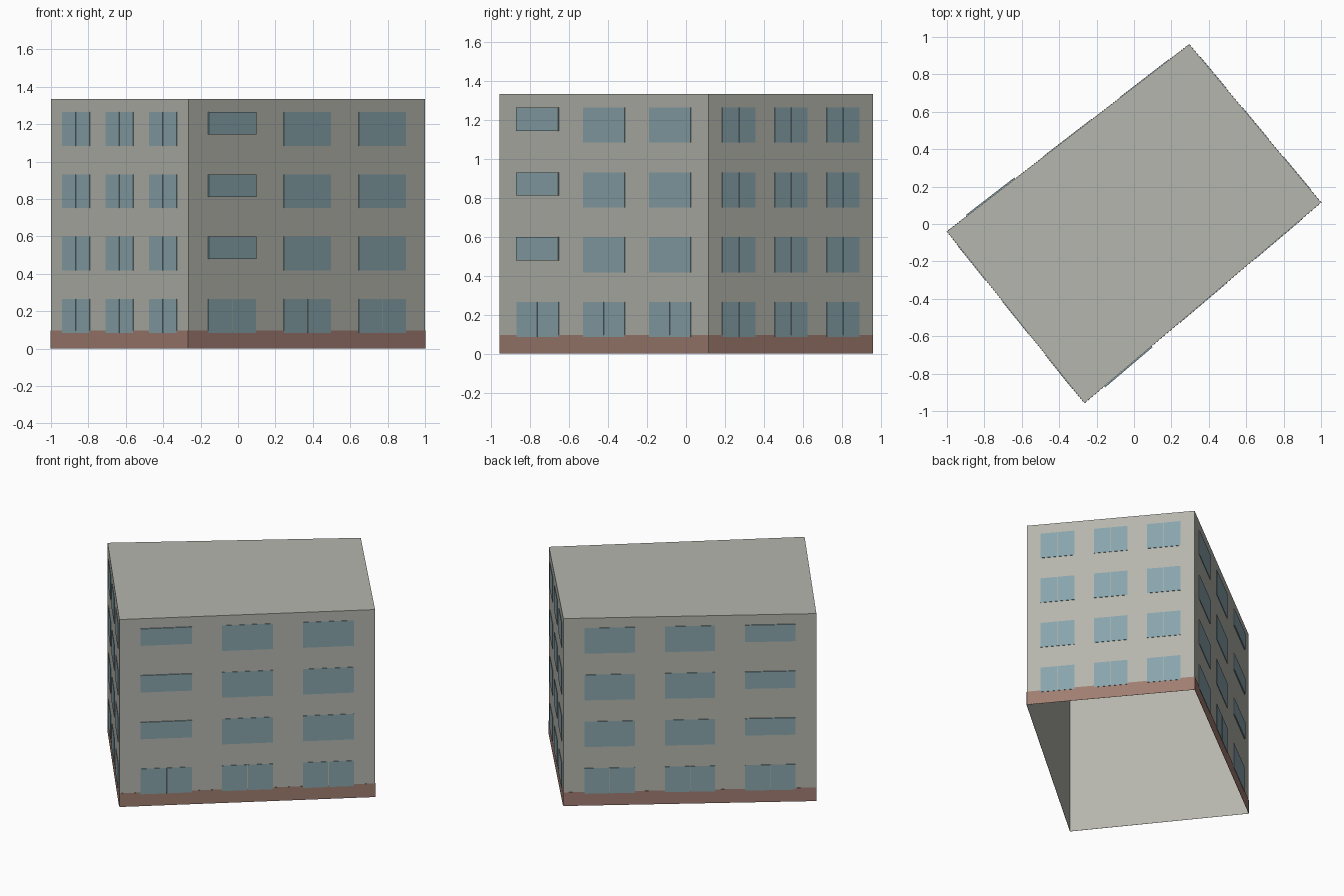
import bpy, bmesh
from mathutils import Vector

cube = bpy.data.objects.get("Cube")
if cube:
    bpy.data.objects.remove(cube)

HEIGHT = 1.335
BASE_TOP = 0.097
STOREY = 0.333
# Ground plan, anticlockwise from the left corner
PLAN = [Vector(p) for p in ((-1, -0.04, 0), (-0.265, -0.957, 0),
                            (1, 0.115, 0), (0.295, 0.96, 0))]


def material(name, rgb):
    mat = bpy.data.materials.new(name)
    mat.use_nodes = True
    mat.diffuse_color = (*rgb, 1)
    mat.node_tree.nodes["Principled BSDF"].inputs["Base Color"].default_value = (*rgb, 1)
    return mat


WALL = material("warm grey render", (0.46, 0.465, 0.42))
GLASS = material("blue grey glass", (0.25, 0.375, 0.415))
BRICK = material("brown plinth", (0.35, 0.205, 0.165))


def finish(bm, name, mat):
    bmesh.ops.recalc_face_normals(bm, faces=bm.faces)
    mesh = bpy.data.meshes.new(name)
    bm.to_mesh(mesh)
    bm.free()
    mesh.materials.append(mat)
    obj = bpy.data.objects.new(name, mesh)
    bpy.context.collection.objects.link(obj)


def add_plate(bm, a, b, span, z0, z1, depth):
    """Thin slab on the wall from a to b, covering a fraction span of it."""
    run = b - a
    out = Vector((run.y, -run.x, 0)).normalized()
    rings = []
    for d in (0.001, depth):
        pts = [(span[0], z0), (span[1], z0), (span[1], z1), (span[0], z1)]
        rings.append([bm.verts.new(a + run * t + out * d + Vector((0, 0, z)))
                      for t, z in pts])
    back, front = rings
    bm.faces.new(front)
    bm.faces.new(back[::-1])
    for i in range(4):
        j = (i + 1) % 4
        bm.faces.new((back[i], back[j], front[j], front[i]))


# Walls and flat roof, open underneath
bm = bmesh.new()
low = [bm.verts.new(p) for p in PLAN]
high = [bm.verts.new(p + Vector((0, 0, HEIGHT))) for p in PLAN]
for i in range(4):
    j = (i + 1) % 4
    bm.faces.new((low[i], low[j], high[j], high[i]))
bm.faces.new(high)
finish(bm, "walls_and_roof", WALL)

# Plinth band and windows for each side
COLUMNS = ((0.083, 0.284), (0.402, 0.600), (0.718, 0.917))
SIDES = ("front_left_end", "front_long", "back_right_end", "back_long")
for side, name in enumerate(SIDES):
    a, b = PLAN[side], PLAN[(side + 1) % 4]
    is_long = side % 2 == 1
    short_col = (0 if side == 1 else 2) if is_long else None

    bm = bmesh.new()
    add_plate(bm, a, b, (0, 1), 0, BASE_TOP, 0.002)
    finish(bm, name + "_plinth", BRICK)

    bm = bmesh.new()
    for row in range(4):
        top = 0.266 + row * STOREY
        for col, (t0, t1) in enumerate(COLUMNS):
            stair = col == short_col and row > 0     # low stairwell window
            bottom = top - (0.12 if stair else 0.181)
            depth = 0.008 if stair else 0.004
            if is_long and row > 0:                  # single pane
                panes = [(t0, t1)]
            else:                                    # pair with a slim gap
                mid, gap = (t0 + t1) / 2, 0.0015
                panes = [(t0, mid - gap), (mid + gap, t1)]
            for span in panes:
                add_plate(bm, a, b, span, bottom, top, depth)
    finish(bm, name + "_windows", GLASS)
